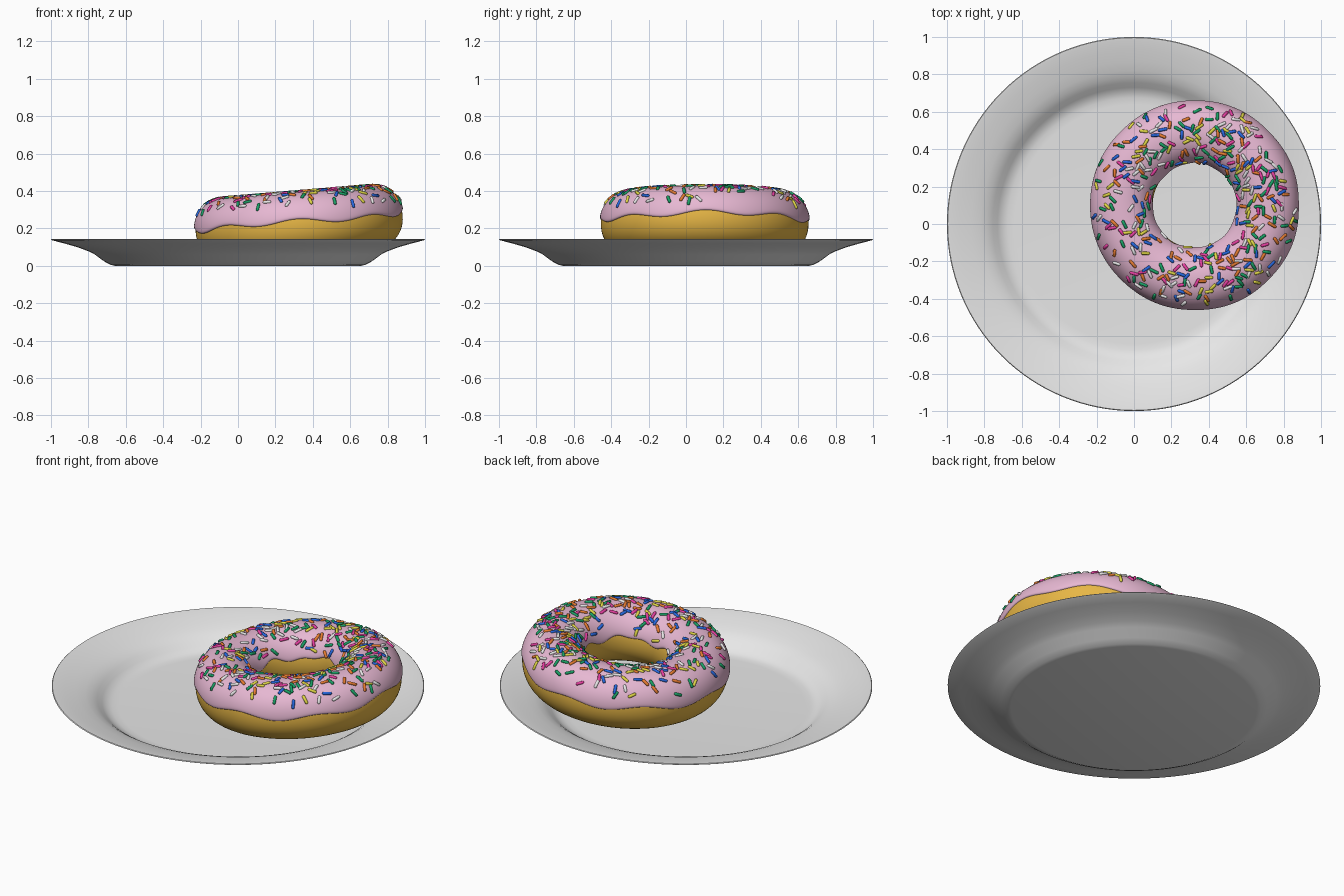
import bpy, bmesh, math, random
from mathutils import Vector, Matrix

if "Cube" in bpy.data.objects:
    bpy.data.objects.remove(bpy.data.objects["Cube"])

random.seed(4)


def material(name, rgb):
    m = bpy.data.materials.new(name)
    m.diffuse_color = (*rgb, 1)
    m.use_nodes = True
    m.node_tree.nodes["Principled BSDF"].inputs["Base Color"].default_value = m.diffuse_color
    return m


china = material("white_china", (0.8, 0.8, 0.8))
dough_mat = material("golden_dough", (0.8, 0.47, 0.06))
icing_mat = material("pink_icing", (0.8, 0.48, 0.65))
sprinkle_mats = [
    material("sprinkle_white", (0.8, 0.8, 0.8)),
    material("sprinkle_magenta", (0.8, 0.05, 0.36)),
    material("sprinkle_orange", (0.8, 0.2, 0.03)),
    material("sprinkle_yellow", (0.75, 0.68, 0.06)),
    material("sprinkle_green", (0.01, 0.35, 0.13)),
    material("sprinkle_blue", (0.02, 0.14, 0.75)),
]


def finish(name, bm, mats, angle=50):
    bmesh.ops.recalc_face_normals(bm, faces=bm.faces)
    me = bpy.data.meshes.new(name)
    bm.to_mesh(me)
    bm.free()
    ob = bpy.data.objects.new(name, me)
    bpy.context.collection.objects.link(ob)
    for m in mats:
        me.materials.append(m)
    bpy.ops.object.select_all(action='DESELECT')
    ob.select_set(True)
    bpy.context.view_layer.objects.active = ob
    bpy.ops.object.shade_smooth_by_angle(angle=math.radians(angle))
    return ob


def skin(rows, wrap):
    """Bridge closed rings (one per angle) of points into a surface."""
    bm = bmesh.new()
    vs = [[bm.verts.new(p) for p in row] for row in rows]
    n, m = len(vs), len(vs[0])
    for i in range(n):
        a, b = vs[i], vs[(i + 1) % n]
        for j in range(m if wrap else m - 1):
            k = (j + 1) % m
            bm.faces.new((a[j], b[j], b[k], a[k]))
    return bm


# --- plate: lathed profile, underside then upper side
profile = [(0, 0), (0.66, 0), (0.68, 0.005), (0.715, 0.023), (0.765, 0.060), (0.80, 0.078),
           (0.86, 0.100), (0.93, 0.120), (0.993, 0.136), (1.0, 0.140), (0.996, 0.144),
           (0.98, 0.142), (0.93, 0.131), (0.87, 0.117), (0.82, 0.102), (0.785, 0.088),
           (0.755, 0.069), (0.73, 0.048), (0.705, 0.031), (0.675, 0.023), (0.64, 0.021), (0, 0.021)]
N = 128
rows = [[(r * math.cos(2 * math.pi * i / N), r * math.sin(2 * math.pi * i / N), z)
         for r, z in profile] for i in range(N)]
bm = skin(rows, False)
bmesh.ops.remove_doubles(bm, verts=bm.verts, dist=1e-5)
finish("plate", bm, [china], 35)

# --- doughnut: slightly squared ring, tilted against the plate rim
TILT = Matrix.Translation((0.327, 0.10, 0.224)) @ Matrix.Rotation(math.radians(-4.8), 4, 'Y')
MAJOR, DOUGH_R, ICING_T, POWER = 0.392, 0.163, 0.009, 2.15


def ring_point(theta, phi, r):
    c, s = math.cos(phi), math.sin(phi)
    k = r * (abs(c) ** POWER + abs(s) ** POWER) ** (-1 / POWER)
    d = MAJOR + k * c
    return Vector((d * math.cos(theta), d * math.sin(theta), k * s))


thetas = [2 * math.pi * i / 144 for i in range(144)]
rows = [[ring_point(t, 2 * math.pi * j / 48, DOUGH_R) for j in range(48)] for t in thetas]
finish("dough", skin(rows, True), [dough_mat]).matrix_world = TILT


# --- icing: upper shell with wavy edges that roll down onto the dough
def outer_edge(t):
    return 0.06 + 0.08 * math.cos(8 * t) + 0.04 * math.sin(3 * t + 1)


def inner_edge(t):
    return math.pi - 0.2 - 0.07 * math.sin(5 * t) - 0.05 * math.cos(9 * t)


steps = [-math.cos(math.pi * j / 44) for j in range(45)]
rows = []
for t in thetas:
    a, b = outer_edge(t), inner_edge(t)
    rows.append([ring_point(t, (a + b) / 2 + s * (b - a) / 2,
                            DOUGH_R - 0.002 + (ICING_T + 0.002) * math.sqrt(max(0, 1 - abs(s) ** 40)))
                 for s in steps])
finish("icing", skin(rows, False), [icing_mat], 80).matrix_world = TILT

# --- sprinkles: little capsules lying on the icing
bm = bmesh.new()
placed = []
tries = 0
while len(placed) < 370 and tries < 8000:
    tries += 1
    t = random.uniform(0, 2 * math.pi)
    phi = random.gauss(math.pi / 2 + 0.06, 0.62)
    if not 0.42 < phi < math.pi - 0.35:
        continue
    if random.random() > (MAJOR + 0.17 * math.cos(phi)) / 0.56:
        continue
    # a little denser towards the raised side
    if random.random() > 0.82 + 0.18 * math.cos(t - 0.4):
        continue
    p = ring_point(t, phi, DOUGH_R + ICING_T + 0.001)
    if any((p - q).length < 0.022 for q in placed):
        continue
    placed.append(p)
    # surface directions along and across the ring
    u = Vector((-math.sin(t), math.cos(t), 0))
    w = (ring_point(t, phi + 0.01, 0.17) - ring_point(t, phi - 0.01, 0.17)).normalized()
    spin = random.uniform(0, math.pi)
    axis = u * math.cos(spin) + w * math.sin(spin)
    place = Matrix.Translation(p) @ axis.to_track_quat('Z', 'Y').to_matrix().to_4x4()
    verts = bmesh.ops.create_uvsphere(bm, u_segments=8, v_segments=5, radius=0.009)['verts']
    half = random.uniform(0.013, 0.018)
    colour = random.randrange(len(sprinkle_mats))
    for v in verts:
        v.co.z += math.copysign(half, v.co.z)
        v.co = place @ v.co
        for f in v.link_faces:
            f.material_index = colour
finish("sprinkles", bm, sprinkle_mats, 60).matrix_world = TILT
